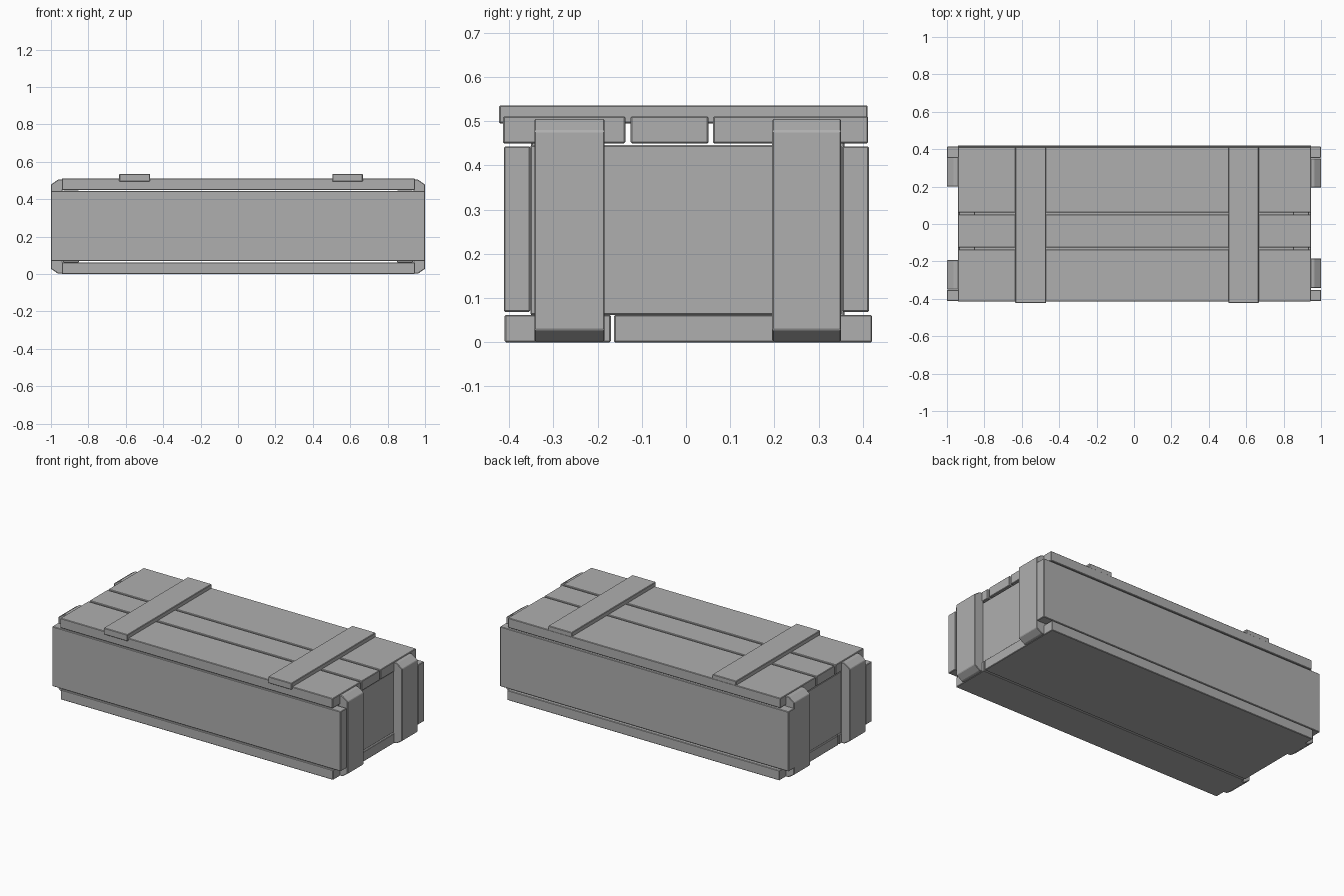
import bpy, bmesh

if "Cube" in bpy.data.objects:
    bpy.data.objects.remove(bpy.data.objects["Cube"])

# Dark grey paint shared by every plank
paint = bpy.data.materials.new("dark_grey_wood")
paint.diffuse_color = (0.43, 0.43, 0.43, 1)
paint.use_nodes = True
paint.node_tree.nodes["Principled BSDF"].inputs["Base Color"].default_value = paint.diffuse_color


def board(name, x, y, z, bevel=0.003):
    """Box between the given (min, max) ranges with slightly softened edges."""
    bm = bmesh.new()
    bmesh.ops.create_cube(bm, size=1)
    for v in bm.verts:
        v.co = [r[0] + (c + 0.5) * (r[1] - r[0]) for c, r in zip(v.co, (x, y, z))]
    return finish(name, bm, bevel)


def finish(name, bm, bevel):
    bmesh.ops.recalc_face_normals(bm, faces=bm.faces)
    mesh = bpy.data.meshes.new(name)
    bm.to_mesh(mesh)
    bm.free()
    mesh.materials.append(paint)
    ob = bpy.data.objects.new(name, mesh)
    bpy.context.collection.objects.link(ob)
    mod = ob.modifiers.new("soft_edges", "BEVEL")
    mod.width = bevel
    mod.segments = 1
    return ob


def end_cleat(name, side, y):
    """Upright end plank whose outer top and bottom edges are chamfered."""
    profile = [(0.938, 0.002), (0.962, 0.002), (1.0, 0.028),
               (1.0, 0.478), (0.962, 0.505), (0.938, 0.505)]
    bm = bmesh.new()
    face = bm.faces.new([bm.verts.new((side * px, y[0], pz)) for px, pz in profile])
    ext = bmesh.ops.extrude_face_region(bm, geom=[face])
    moved = [g for g in ext["geom"] if isinstance(g, bmesh.types.BMVert)]
    bmesh.ops.translate(bm, verts=moved, vec=(0, y[1] - y[0], 0))
    return finish(name, bm, 0.003)


LENGTH = (-0.942, 0.946)

# Floor planks
for i, y in enumerate([(-0.41, -0.17), (-0.163, 0.421)]):
    board(f"floor_plank_{i + 1}", LENGTH, y, (0, 0.062))

# Long side walls
board("front_wall", (-1, 1), (-0.412, -0.352), (0.069, 0.443))
board("back_wall", (-1, 1), (0.353, 0.414), (0.069, 0.443))

# Lid planks
for i, y in enumerate([(-0.414, -0.137), (-0.125, 0.051), (0.061, 0.412)]):
    board(f"lid_plank_{i + 1}", LENGTH, y, (0.45, 0.511))

# Battens across the lid
for i, x in enumerate([(-0.635, -0.47), (0.504, 0.667)]):
    board(f"lid_batten_{i + 1}", x, (-0.423, 0.411), (0.495, 0.536))

# End panels and their upright cleats
board("right_end_panel", (0.85, 0.936), (-0.352, 0.352), (0.062, 0.446))
board("left_end_panel", (-0.936, -0.85), (-0.352, 0.352), (0.062, 0.446))
end_cleat("right_front_cleat", 1, (-0.343, -0.184))
end_cleat("right_back_cleat", 1, (0.195, 0.351))
end_cleat("left_front_cleat", -1, (-0.35, -0.193))
end_cleat("left_back_cleat", -1, (0.2, 0.358))
